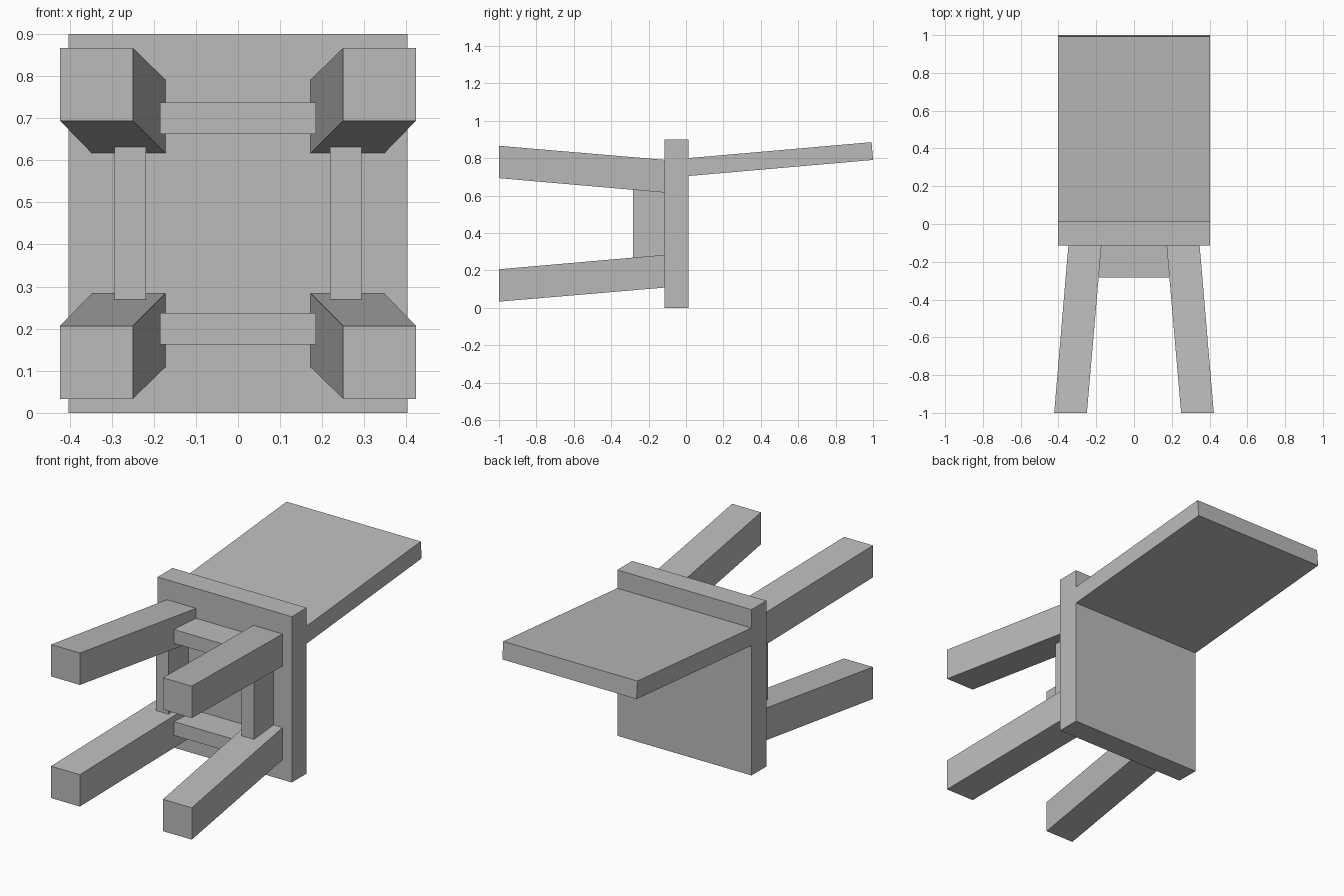
import bpy
import bmesh

default = bpy.data.objects.get("Cube")
if default:
    bpy.data.objects.remove(default, do_unlink=True)

grey = bpy.data.materials.new("plain grey")
grey.use_nodes = True
colour = (0.5, 0.5, 0.5, 1)
grey.diffuse_color = colour
grey.node_tree.nodes["Principled BSDF"].inputs["Base Color"].default_value = colour

MID = 0.45  # height of the seat centre


def prism(name, start, end):
    """Join two four-cornered end loops into a closed bar."""
    bm = bmesh.new()
    a = [bm.verts.new(p) for p in start]
    b = [bm.verts.new(p) for p in end]
    bm.faces.new(a)
    bm.faces.new(b[::-1])
    for i in range(4):
        j = (i + 1) % 4
        bm.faces.new((a[i], b[i], b[j], a[j]))
    bmesh.ops.recalc_face_normals(bm, faces=bm.faces)
    mesh = bpy.data.meshes.new(name)
    bm.to_mesh(mesh)
    bm.free()
    mesh.materials.append(grey)
    obj = bpy.data.objects.new(name, mesh)
    bpy.context.collection.objects.link(obj)
    return obj


def section(x, y, z, hx, hz):
    """Rectangle facing the front, centred on x and z."""
    return [(x - hx, y, z - hz), (x + hx, y, z - hz),
            (x + hx, y, z + hz), (x - hx, y, z + hz)]


def bar(name, x, z, hx, hz, y0, y1):
    return prism(name, section(x, y0, z, hx, hz), section(x, y1, z, hx, hz))


# Seat panel, standing upright
FRONT, BACK = -0.114, 0.014
bar("seat", 0, MID, 0.403, MID, FRONT, BACK)

# Tilted backrest
profile = [(0.013, 0.705), (1.0, 0.791), (0.992, 0.886), (0.005, 0.8)]
prism("backrest", [(-0.403, y, z) for y, z in profile],
      [(0.403, y, z) for y, z in profile])

# Splayed legs
for sx, side in ((-1, "right"), (1, "left")):
    for sz, level in ((-1, "lower"), (1, "upper")):
        prism(f"{level}_{side}_leg",
              section(sx * 0.336, -1, MID + sz * 0.33, 0.0865, 0.0865),
              section(sx * 0.26, FRONT, MID + sz * 0.254, 0.0875, 0.0875))

# Rails between the legs
for s, side, level in ((-1, "right", "lower"), (1, "left", "upper")):
    bar(f"{level}_rail", 0, MID + s * 0.25, 0.185, 0.0375, -0.283, FRONT)
    bar(f"{side}_rail", s * 0.256, MID, 0.0375, 0.181, -0.283, FRONT)
